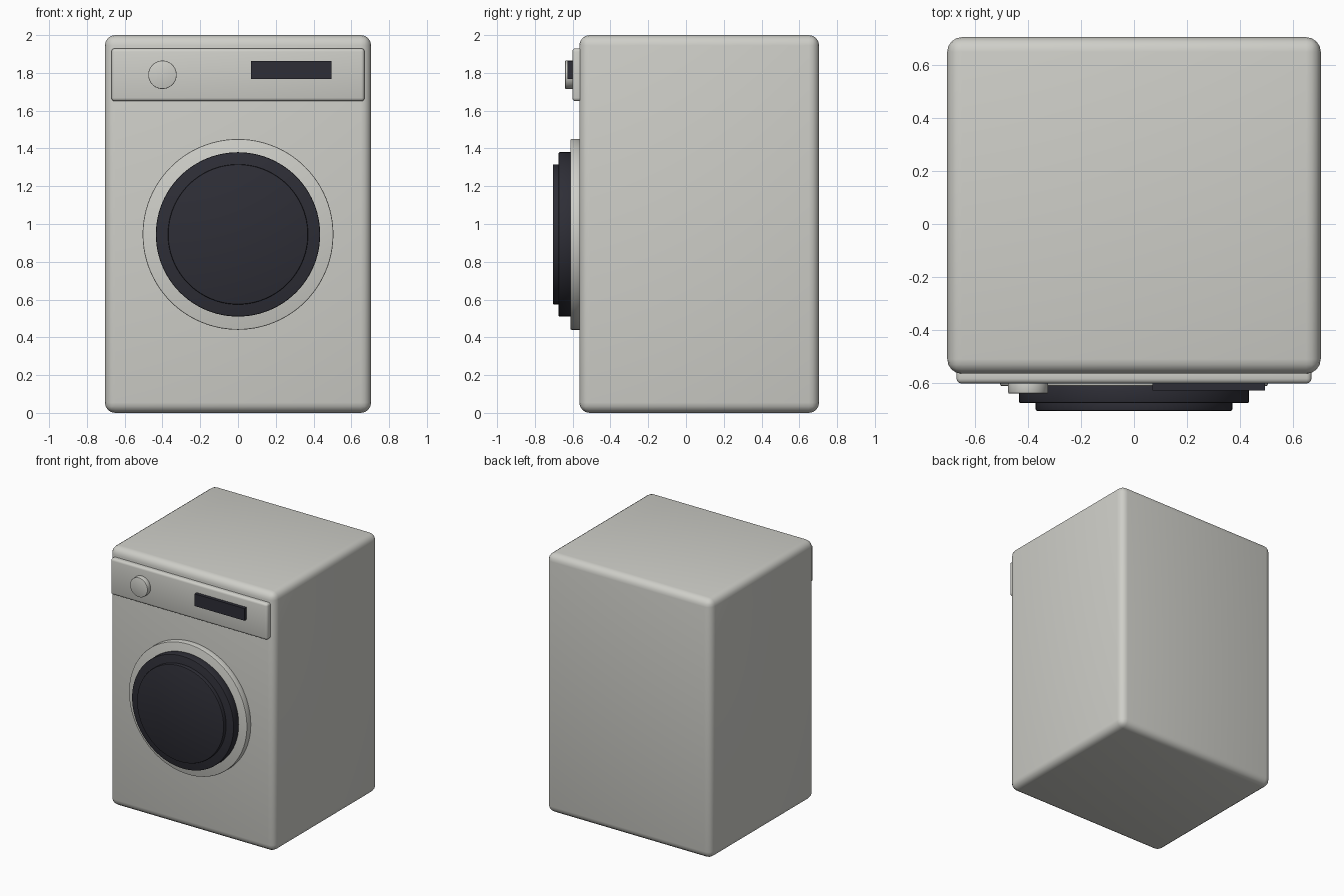
import bpy
import math

cube = bpy.data.objects.get("Cube")
if cube:
    bpy.data.objects.remove(cube, do_unlink=True)


def material(name, rgb):
    mat = bpy.data.materials.new(name)
    mat.use_nodes = True
    mat.diffuse_color = (*rgb, 1)
    mat.node_tree.nodes["Principled BSDF"].inputs["Base Color"].default_value = (*rgb, 1)
    return mat


enamel = material("warm_grey_enamel", (0.62, 0.62, 0.58))
dark = material("dark_glass", (0.027, 0.027, 0.037))


def finish(name, mat, bevel, segments, sharp_angle):
    """Name, colour, bevel and smooth the active primitive."""
    obj = bpy.context.object
    obj.name = obj.data.name = name
    obj.data.materials.append(mat)
    bpy.ops.object.transform_apply(location=False, rotation=True, scale=True)
    if bevel:
        mod = obj.modifiers.new("rounded_edges", "BEVEL")
        mod.width = bevel
        mod.segments = segments
        mod.limit_method = "ANGLE"
        mod.angle_limit = math.radians(40)
        bpy.ops.object.modifier_apply(modifier=mod.name)
    if sharp_angle:
        bpy.ops.object.shade_smooth_by_angle(angle=math.radians(sharp_angle))
    else:
        bpy.ops.object.shade_smooth()
    return obj


def box(name, mat, low, high, bevel=0, segments=3, sharp_angle=0):
    bpy.ops.mesh.primitive_cube_add(size=1, location=[(a + b) / 2 for a, b in zip(low, high)])
    bpy.context.object.scale = [b - a for a, b in zip(low, high)]
    return finish(name, mat, bevel, segments, sharp_angle)


def disc(name, mat, x, z, radius, front, back, bevel):
    """Round part whose axis points to the front."""
    bpy.ops.mesh.primitive_cylinder_add(
        vertices=96, radius=radius, depth=back - front,
        location=(x, (front + back) / 2, z), rotation=(math.pi / 2, 0, 0))
    return finish(name, mat, bevel, 2, 35)


# Cabinet and control panel
box("cabinet", enamel, (-0.705, -0.565, 0), (0.705, 0.705, 2), 0.055, 4)
box("control_panel", enamel, (-0.67, -0.602, 1.65), (0.67, -0.54, 1.93), 0.018, 3)

# Controls
disc("program_knob", enamel, -0.4, 1.79, 0.075, -0.64, -0.59, 0.004)
box("display", dark, (0.07, -0.628, 1.768), (0.495, -0.59, 1.862), sharp_angle=30)

# Stepped door
door_z = 0.945
disc("door_ring", enamel, 0, door_z, 0.505, -0.612, -0.55, 0.006)
disc("door_frame", dark, 0, door_z, 0.435, -0.675, -0.6, 0.006)
disc("door_glass", dark, 0, door_z, 0.371, -0.705, -0.66, 0.006)
